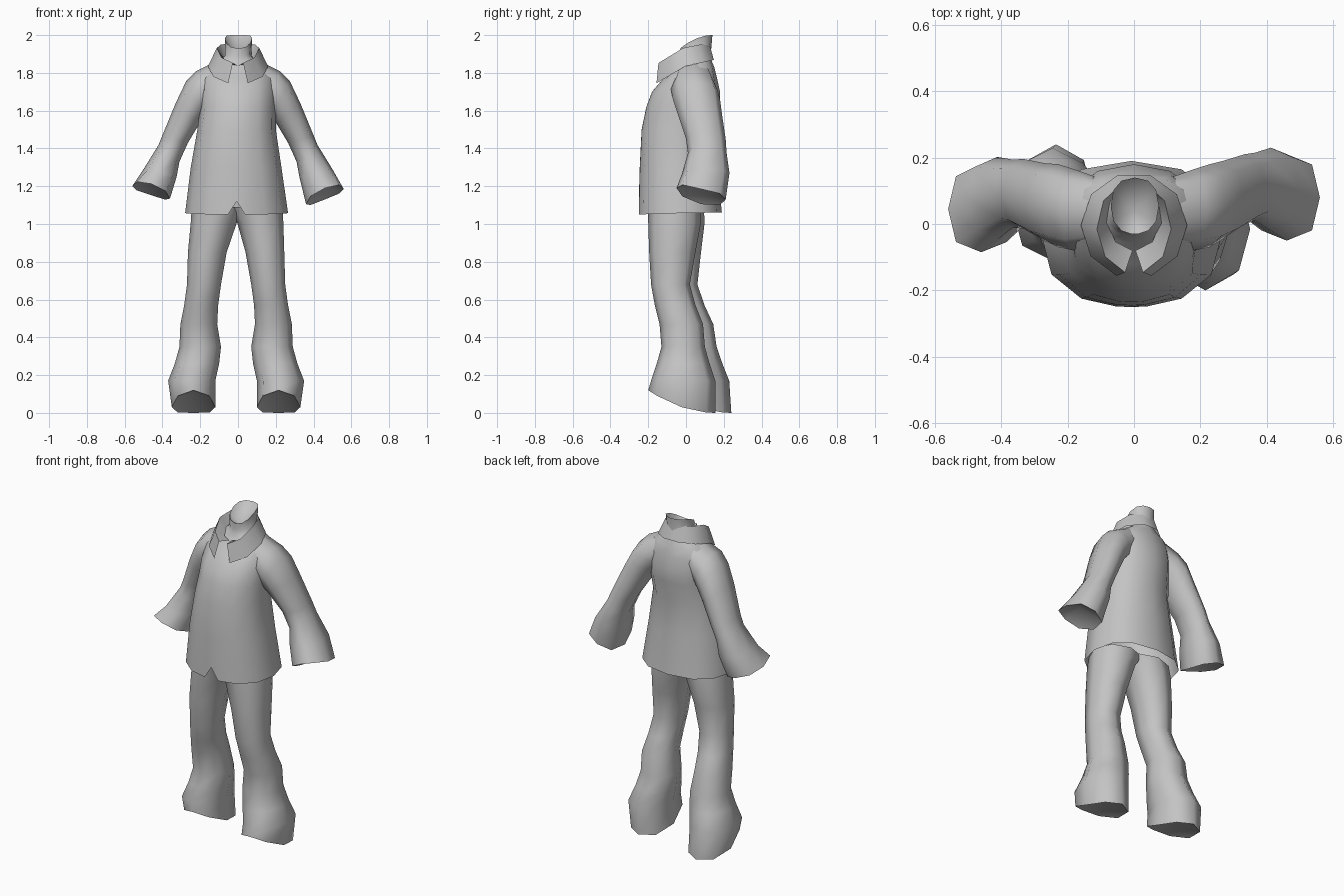
import bpy, bmesh, math

cube = bpy.data.objects.get("Cube")
if cube:
    bpy.data.objects.remove(cube)

cloth = bpy.data.materials.new("grey_cloth")
cloth.use_nodes = True
GREY = (0.55, 0.55, 0.55, 1)
cloth.diffuse_color = GREY
cloth.node_tree.nodes["Principled BSDF"].inputs["Base Color"].default_value = GREY


def power(v, e):
    return math.copysign(abs(v) ** e, v)


def ring(xo, zo, xi, zi, yf, yb, tilt=0, angles=range(0, 360, 45), e=0.9):
    """Oval from an outer to an inner point, spanning yf..yb; tilt lifts the front."""
    pts = []
    for a in angles:
        c = power(math.cos(math.radians(a)), e)
        s = power(math.sin(math.radians(a)), e)
        pts.append(((xo + xi) / 2 + c * (xo - xi) / 2,
                    (yf + yb) / 2 + s * (yb - yf) / 2,
                    (zo + zi) / 2 + c * (zo - zi) / 2 + tilt * ((1 - s) / 2) ** 2))
    return pts


def loft(name, rings, closed=True, start=None, end=None):
    """Skin rings with quads; start and end are centres of sunken fan caps."""
    bm = bmesh.new()
    rows = [[bm.verts.new(p) for p in r] for r in rings]
    n = len(rows[0])
    for a, b in zip(rows, rows[1:]):
        for i in range(n if closed else n - 1):
            j = (i + 1) % n
            bm.faces.new((a[i], a[j], b[j], b[i]))
    for centre, row in ((start, rows[0][::-1]), (end, rows[-1])):
        if centre:
            mid = bm.verts.new(centre)
            for i in range(n):
                bm.faces.new((row[i], row[(i + 1) % n], mid))
    me = bpy.data.meshes.new(name)
    bm.to_mesh(me)
    bm.free()
    me.materials.append(cloth)
    me.polygons.foreach_set("use_smooth", [True] * len(me.polygons))
    me.set_sharp_from_angle(angle=math.radians(65))
    ob = bpy.data.objects.new(name, me)
    bpy.context.collection.objects.link(ob)
    return ob


def middle(pts, lift):
    """Centre of a ring, raised into the opening."""
    x, y, z = (sum(v) / len(pts) for v in zip(*pts))
    return (x, y, z + lift)


# Shirt body: left x, right x, z, front y, back y, front lift
body = [
    (0.265, -0.28, 1.06, -0.25, 0.19, -0.01),
    (0.23, -0.25, 1.30, -0.245, 0.165, 0),
    (0.20, -0.215, 1.50, -0.235, 0.155, 0),
    (0.20, -0.20, 1.62, -0.21, 0.18, 0),
    (0.20, -0.20, 1.70, -0.18, 0.18, 0),
    (0.195, -0.195, 1.77, -0.12, 0.165, 0),
    (0.165, -0.165, 1.83, -0.055, 0.15, 0),
    (0.10, -0.10, 1.865, -0.035, 0.135, 0),
    (0.07, -0.07, 1.89, -0.03, 0.13, 0),
    (0.075, -0.07, 2.0, -0.03, 0.14, -0.07),   # neck rim
]
around = sorted([*range(0, 360, 30), 263, 277])
shirt = loft("shirt_body", [ring(l, z, r, z, f, b, t, around, 0.85)
                            for l, r, z, f, b, t in body], end=(0, 0.04, 1.89))
# Small notch at the middle of the front hem
shirt.data.vertices[around.index(270)].co.z += 0.07

# Sleeves, cuff to shoulder: outer x, z, inner x, z, front y, back y
sleeve = [
    (0.56, 1.17, 0.36, 1.09, -0.05, 0.21),
    (0.50, 1.29, 0.325, 1.25, -0.02, 0.23),
    (0.42, 1.42, 0.31, 1.33, 0.01, 0.215),
    (0.40, 1.47, 0.265, 1.43, 0.0, 0.21),
    (0.33, 1.64, 0.205, 1.53, -0.045, 0.19),
    (0.275, 1.755, 0.18, 1.57, -0.07, 0.18),
    (0.22, 1.81, 0.14, 1.62, -0.08, 0.165),
    (0.12, 1.86, 0.10, 1.66, -0.06, 0.14),
]
left, right = [], []
for k, (xo, zo, xi, zi, f, b) in enumerate(sleeve):
    t = 0.06 if k == 0 else 0
    e = 0.78 if k < 2 else 0.9                 # boxier at the cuff
    d = -0.035 * max(0, 1 - k / 5)             # right arm swings forward
    left.append(ring(xo, zo, xi, zi, f, b, t, e=e))
    right.append(ring(-xi, zi + t / 2, -xo, zo + t / 4, f + d, b + d, t, e=e))
loft("left_sleeve", left, start=middle(left[0], 0.06))
loft("right_sleeve", right, start=middle(right[0], 0.06))

# Trouser legs, hem to waist: outer x, inner x, z, front y, back y
leg = [
    (0.33, 0.10, 0.0, -0.20, 0.155),
    (0.35, 0.10, 0.17, -0.185, 0.155),
    (0.315, 0.08, 0.26, -0.155, 0.125),
    (0.29, 0.07, 0.35, -0.13, 0.10),
    (0.285, 0.09, 0.47, -0.14, 0.09),
    (0.265, 0.085, 0.57, -0.165, 0.05),
    (0.25, 0.07, 0.68, -0.185, 0.02),
    (0.245, 0.04, 0.85, -0.195, 0.05),
    (0.24, -0.005, 1.01, -0.20, 0.08),
    (0.235, -0.06, 1.09, -0.20, 0.08),
]
left, right = [], []
for k, (xo, xi, z, f, b) in enumerate(leg):
    t = 0.12 if k == 0 else 0
    d = 0.085 * (1 - z / 1.3)                  # right leg stands further back
    out = 0.02 if z < 0.9 else 0.01
    left.append(ring(xo, z, xi, z, f, b, t))
    right.append(ring(-xi - out, z, -xo - out, z, f + d, b + d, t))
loft("left_trouser_leg", left, start=middle(left[0], 0.05))
loft("right_trouser_leg", right, start=middle(right[0], 0.05))


# Folded collar, open at the front with two pointed flaps
def collar_edge(rx, front, back, gap, z, drop, rise):
    pts = []
    for i in range(10):
        a = math.radians(-90 + gap + (360 - 2 * gap) * i / 9)
        s = math.sin(a)
        pts.append((rx * math.cos(a), (front + back) / 2 + s * (back - front) / 2,
                    z + s * (rise if s > 0 else drop)))
    return pts


loft("collar", [
    collar_edge(0.16, -0.165, 0.155, 19, 1.835, 0.095, 0.035),
    collar_edge(0.112, -0.15, 0.13, 14, 1.935, 0.085, 0.025),
    collar_edge(0.082, -0.08, 0.12, 3, 1.87, 0.03, 0.03),
], closed=False)
